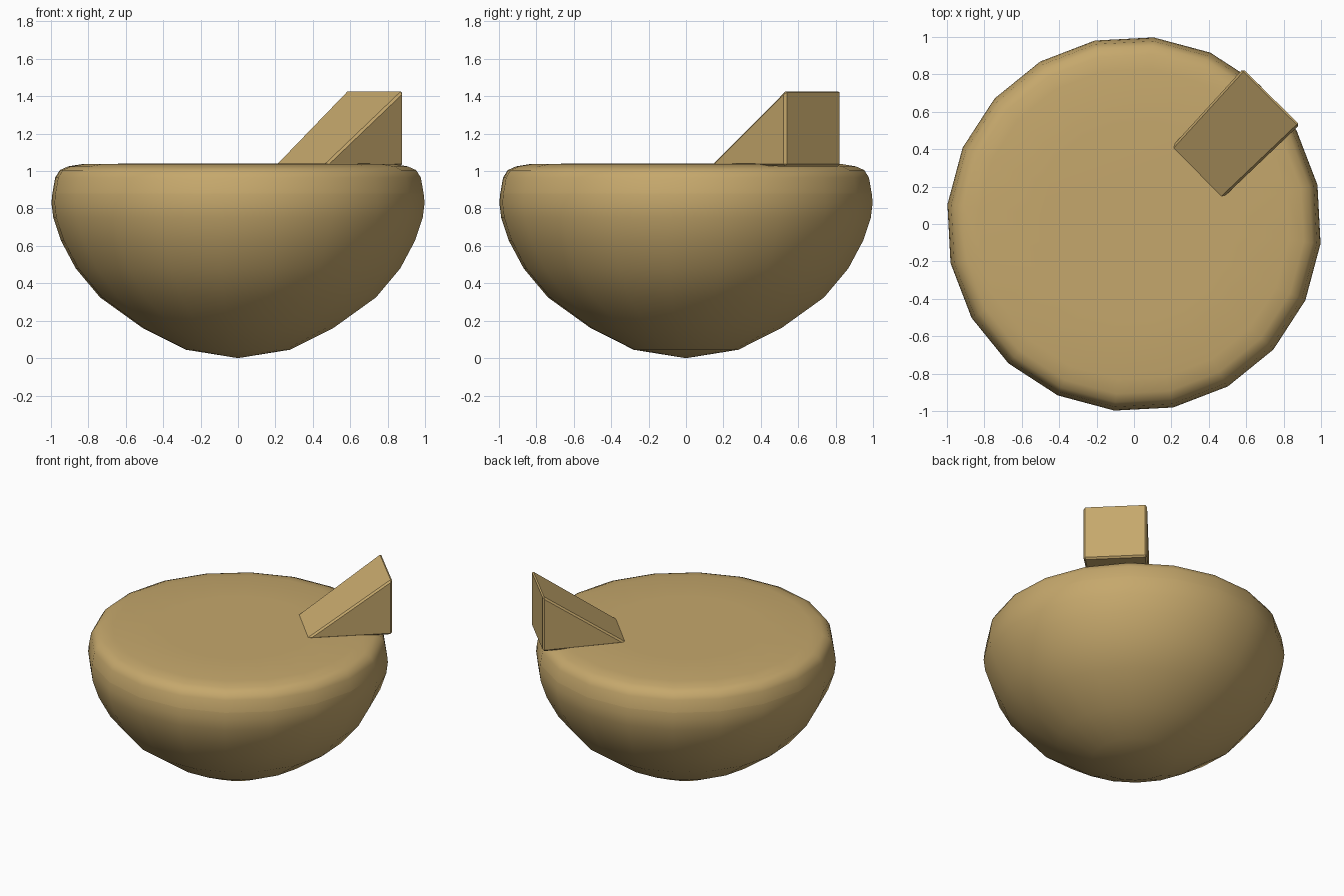
import bpy, bmesh, math
from mathutils import Vector

if "Cube" in bpy.data.objects:
    bpy.data.objects.remove(bpy.data.objects["Cube"])

tan = bpy.data.materials.new("warm_tan")
tan.diffuse_color = (0.56, 0.39, 0.15, 1)
tan.use_nodes = True
tan.node_tree.nodes["Principled BSDF"].inputs["Base Color"].default_value = tan.diffuse_color


def finish(name, bm, smooth):
    bmesh.ops.recalc_face_normals(bm, faces=bm.faces)
    for f in bm.faces:
        f.smooth = smooth
    me = bpy.data.meshes.new(name)
    bm.to_mesh(me)
    bm.free()
    me.materials.append(tan)
    ob = bpy.data.objects.new(name, me)
    bpy.context.collection.objects.link(ob)
    return ob


# Rounded bowl body: 20-sided lathe, closed at the top
SIDES, OFFSET, SEAM = 20, math.radians(12), 0.88
profile = [(0.28, 0.045), (0.51, 0.16), (0.74, 0.325), (0.87, 0.48), (0.95, 0.63),
           (0.99, 0.75), (1.0, 0.83), (0.995, SEAM), (0.98, 0.965), (0.955, 1.005),
           (0.91, 1.025), (0.83, 1.038), (0.5, 1.04)]
bm = bmesh.new()
rings = []
for r, z in profile:
    rings.append([bm.verts.new((r * 1.003 * math.cos(OFFSET + i * math.tau / SIDES),
                                r * 1.003 * math.sin(OFFSET + i * math.tau / SIDES), z))
                  for i in range(SIDES)])
base = bm.verts.new((0, 0, 0))
top = bm.verts.new((0, 0, 1.04))
for i in range(SIDES):
    j = (i + 1) % SIDES
    bm.faces.new((base, rings[0][j], rings[0][i]))
    bm.faces.new((top, rings[-1][i], rings[-1][j]))
    for a, b in zip(rings, rings[1:]):
        bm.faces.new((a[i], a[j], b[j], b[i]))
# crisp seam around the widest part
for e in bm.edges:
    if all(abs(v.co.z - SEAM) < 1e-4 for v in e.verts):
        e.smooth = False
finish("bowl_body", bm, True)

# Sloped wedge rising towards the rim
tip = [Vector((0.195, 0.405, 1.03)), Vector((0.465, 0.13, 1.03))]
end = [Vector((0.583, 0.83, 1.025)), Vector((0.885, 0.53, 1.025))]
bm = bmesh.new()
left, right = [[bm.verts.new(p) for p in (t, e, (e.x, e.y, 1.432))]
               for t, e in zip(tip, end)]
bm.faces.new(left)
bm.faces.new(right)
for k in range(3):
    m = (k + 1) % 3
    bm.faces.new((left[k], left[m], right[m], right[k]))
wedge = finish("wedge_handle", bm, False)
bev = wedge.modifiers.new("soft_edges", "BEVEL")
bev.width = 0.012
bev.segments = 1
